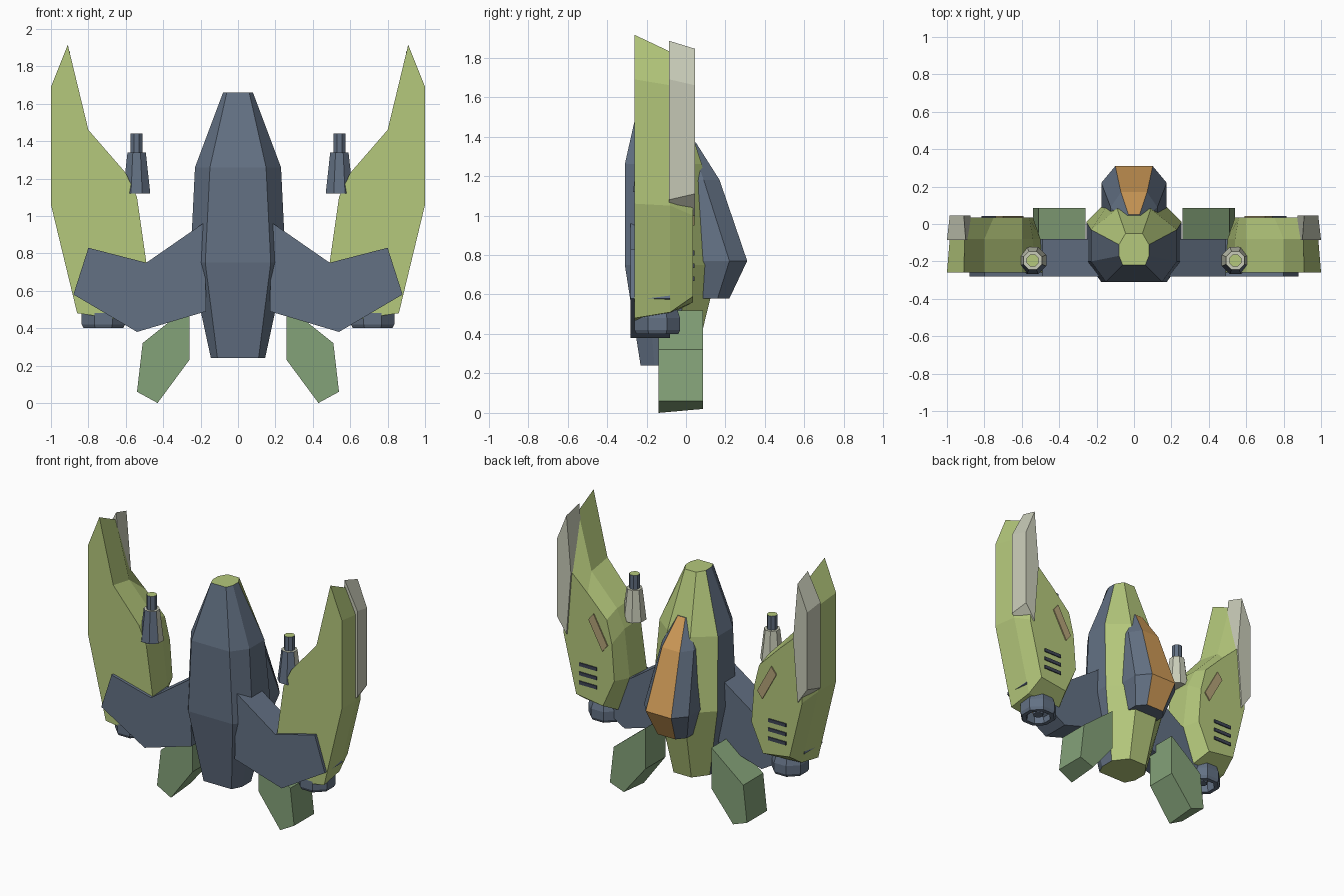
import bpy, bmesh, math
from mathutils import Matrix, Vector

if "Cube" in bpy.data.objects:
    bpy.data.objects.remove(bpy.data.objects["Cube"])


def material(name, rgb):
    m = bpy.data.materials.new(name)
    m.diffuse_color = (*rgb, 1)
    m.use_nodes = True
    m.node_tree.nodes["Principled BSDF"].inputs["Base Color"].default_value = m.diffuse_color
    return m


OLIVE = material("light_olive", (0.46, 0.58, 0.20))
SLATE = material("slate_blue", (0.125, 0.165, 0.23))
LEAF = material("leaf_green", (0.23, 0.36, 0.19))
GREY = material("pale_grey", (0.58, 0.60, 0.48))
AMBER = material("amber", (0.65, 0.34, 0.10))
TAN = material("tan", (0.46, 0.37, 0.19))
DARK = material("dark_slate", (0.05, 0.06, 0.09))


def loft(name, rings, mats, sides=None, caps=(0, 0)):
    """Skin a stack of equal-sized rings; sides gives a material per strip."""
    bm = bmesh.new()
    vs = [[bm.verts.new(p) for p in r] for r in rings]
    n = len(rings[0])
    for lo, hi in zip(vs, vs[1:]):
        for i in range(n):
            j = (i + 1) % n
            f = bm.faces.new((lo[i], lo[j], hi[j], hi[i]))
            f.material_index = sides[i] if sides else 0
    for ring, c in ((vs[0], caps[0]), (vs[-1], caps[1])):
        bm.faces.new(ring).material_index = c
    bmesh.ops.recalc_face_normals(bm, faces=bm.faces)
    me = bpy.data.meshes.new(name)
    bm.to_mesh(me)
    bm.free()
    for m in mats:
        me.materials.append(m)
    ob = bpy.data.objects.new(name, me)
    bpy.context.collection.objects.link(ob)
    return ob


def mirror(ob):
    ob.modifiers.new("mirror", 'MIRROR').use_mirror_merge = False
    return ob


def at_y(pts, y):
    return [(x, y, z) for x, z in pts]


def plate(name, pts, y0, y1, mat):
    """Mirrored slab with an x-z outline."""
    return mirror(loft(name, [at_y(pts, y0), at_y(pts, y1)], [mat]))


def circle(x, y, z, r, n=8):
    return [(x + r * math.cos((i + .5) * math.tau / n),
             y + r * math.sin((i + .5) * math.tau / n), z) for i in range(n)]


# Fuselage: eight-sided sections, slate belly and sides, olive back
def hull_ring(z, a, w, b, yf, y1, y2, yb):
    return [(-a, yf, z), (a, yf, z), (w, y1, z), (w, y2, z),
            (b, yb, z), (-b, yb, z), (-w, y2, z), (-w, y1, z)]


loft("fuselage", [
    hull_ring(0.24, 0.11, 0.145, 0.07, -0.23, -0.16, -0.06, 0.04),
    hull_ring(0.75, 0.175, 0.255, 0.10, -0.31, -0.20, 0.01, 0.165),
    hull_ring(1.26, 0.15, 0.23, 0.09, -0.31, -0.20, -0.03, 0.08),
    hull_ring(1.66, 0.06, 0.08, 0.045, -0.22, -0.17, -0.11, -0.05),
], [SLATE, OLIVE], sides=[0, 0, 0, 1, 1, 1, 0, 0], caps=(1, 1))


# Canopy: slate frame with an amber ridge
def canopy_ring(z, a, w, base, mid, top):
    return [(-w, base, z), (w, base, z), (w, mid, z),
            (a, top, z), (-a, top, z), (-w, mid, z)]


loft("canopy", [
    canopy_ring(0.58, 0.07, 0.12, 0.08, 0.16, 0.22),
    canopy_ring(0.77, 0.10, 0.175, 0.08, 0.22, 0.31),
    canopy_ring(1.18, 0.07, 0.125, 0.03, 0.09, 0.17),
    canopy_ring(1.37, 0.03, 0.05, -0.02, 0.02, 0.05),
], [SLATE, AMBER], sides=[0, 0, 0, 1, 0, 0])

# Front wings
plate("front_wing", [(0.18, 0.965), (0.49, 0.75), (0.80, 0.83), (0.88, 0.58),
                     (0.54, 0.38), (0.17, 0.49)], -0.28, -0.08, SLATE)

# Side pods: full outline in front, shorter and narrower behind
pod_front = [(0.91, 1.915), (1.0, 1.69), (1.0, 1.06), (0.86, 0.48), (0.58, 0.44),
             (0.49, 0.75), (0.54, 1.10), (0.60, 1.23), (0.80, 1.46)]
pod_mid = [(0.905, 1.83), (0.985, 1.66), (0.985, 1.05), (0.855, 0.51), (0.59, 0.50),
           (0.50, 0.75), (0.54, 1.09), (0.60, 1.22), (0.80, 1.43)]
pod_back = [(0.88, 1.45), (0.93, 1.40), (0.94, 1.0), (0.84, 0.59), (0.63, 0.56),
            (0.54, 0.76), (0.56, 1.02), (0.60, 1.18), (0.75, 1.33)]
mirror(loft("side_pod", [at_y(pod_front, -0.26), at_y(pod_mid, -0.08),
                         at_y(pod_back, 0.035)], [OLIVE]))

# Pale outer blades on the pods
blade_in = [(0.90, 1.885), (1.0, 1.69), (1.0, 1.08), (0.90, 0.98), (0.86, 1.44)]
blade_out = [(0.91, 1.845), (0.985, 1.66), (0.985, 1.11), (0.91, 1.0), (0.875, 1.44)]
mirror(loft("outer_blade", [at_y(blade_in, -0.085), at_y(blade_out, 0.045)], [GREY]))

# Pod vents and hatch
for k in range(3):
    z = 0.68 + 0.065 * k
    plate("pod_vent", [(0.675, z - 0.012), (0.815, z - 0.012),
                       (0.815, z + 0.012), (0.675, z + 0.012)], 0.034, 0.042, DARK)
plate("pod_hatch", [(0.59, 1.0), (0.63, 0.95), (0.74, 1.15), (0.70, 1.2)],
      0.034, 0.043, TAN)

# Tail fins
fin = [(0.26, 0.52), (0.26, 0.23), (0.43, 0.0), (0.54, 0.06), (0.51, 0.32)]
fin_back = [(x, max(z, 0.02)) for x, z in fin]
mirror(loft("tail_fin", [at_y(fin, -0.14), at_y(fin_back, 0.085)], [LEAF]))

# Guns: tapered housing with pale rear faces, slim barrel
gx, gy = 0.542, -0.195
housing = loft("gun_housing", [circle(gx, gy, 1.12, 0.079), circle(gx, gy, 1.34, 0.053)],
               [SLATE, GREY], caps=(1, 1))
for f in housing.data.polygons:
    if f.normal.y > -0.1:
        f.material_index = 1
mirror(housing)
mirror(loft("gun_barrel", [circle(gx, gy, 1.33, 0.035), circle(gx, gy, 1.44, 0.035)],
            [SLATE, OLIVE], caps=(0, 1)))

# Engines: open ring with a tan recess and a slate core
ex, ey = 0.72, -0.145
mirror(loft("engine_ring", [circle(ex, ey, 0.47, 0.075), circle(ex, ey, 0.40, 0.085),
                            circle(ex, ey, 0.40, 0.115), circle(ex, ey, 0.42, 0.125),
                            circle(ex, ey, 0.48, 0.125), circle(ex, ey, 0.55, 0.10)],
            [SLATE, TAN], caps=(1, 0)))
mirror(loft("engine_core", [circle(ex, ey, 0.42, 0.035), circle(ex, ey, 0.48, 0.045)],
            [SLATE]))
